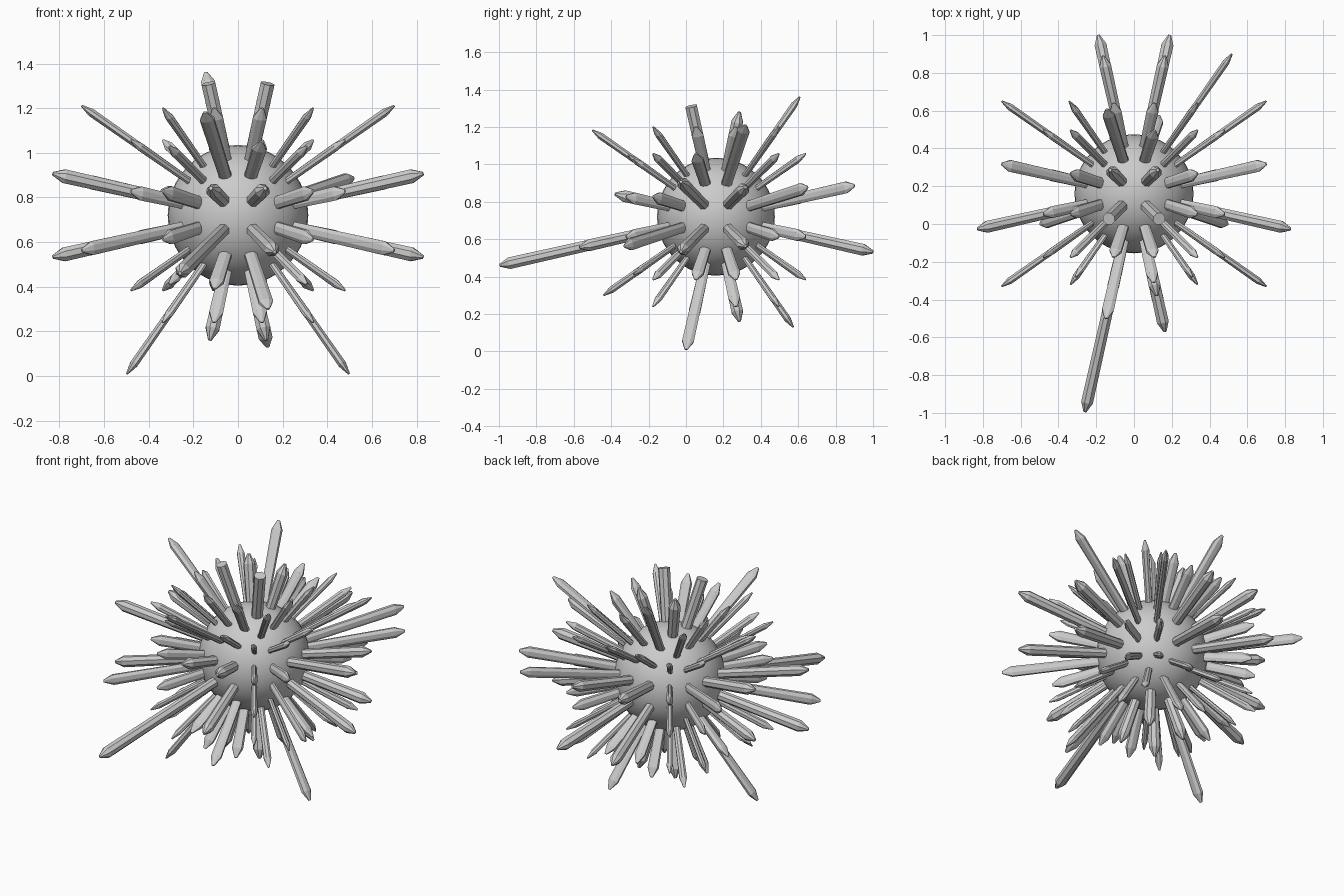
import bpy, bmesh, math
from mathutils import Vector

if "Cube" in bpy.data.objects:
    bpy.data.objects.remove(bpy.data.objects["Cube"])

CENTER = Vector((0, 0.16, 0.72))
RADIUS = 0.315
RANK = {1: 0.225, 2: 0.70, 3: 1.0}      # slope of each grid row on a cube face

# How far each spike reaches along its main axis; keys are signed ranks (x, y, z).
# A positive x key also serves the mirrored spike on the left.
REACH = {
    # sides
    (3, -1, 1): .83, (3, -1, -1): .83, (3, 1, 1): .70, (3, 1, -1): .70,
    (3, 1, 2): .70, (3, 2, 1): .70, (3, -2, -1): .70,
    # top and bottom
    (1, -1, 3): .59, (1, 1, 3): .56, (1, 1, -3): .56, (1, -1, -3): .56,
    (-1, 2, 3): .64, (2, -1, -3): .71, (1, 2, -3): .59, (-1, 2, -3): .48,
    # back
    (1, 3, -1): .84, (1, 3, 1): .73, (2, 3, 1): .74, (-2, 3, 1): .49,
    # front
    (-1, -3, -1): 1.155, (1, -3, -1): .73, (1, -3, 1): .54,
    (-1, -3, 2): .66, (1, -3, 2): .47, (1, -3, -2): .60, (-1, -3, -2): .47,
    (2, -3, 2): .44, (2, -3, -2): .44,
}
FLAT = {(1, -1, 3), (-1, -1, 3)}        # two blunt spikes on top
SIDES = 8


def finish(bm, name):
    bmesh.ops.recalc_face_normals(bm, faces=bm.faces)
    me = bpy.data.meshes.new(name)
    bm.to_mesh(me)
    bm.free()
    ob = bpy.data.objects.new(name, me)
    bpy.context.collection.objects.link(ob)
    return ob


def add_spike(bm, key, axis):
    d = Vector([math.copysign(RANK[abs(k)], k) for k in key])
    reach = REACH.get(key) or REACH.get((abs(key[0]), key[1], key[2])) or 0.48
    length = reach * d.length
    d.normalize()
    # cross-section is wide along low-rank directions, thin toward cube edges
    spans = []
    for a in range(3):
        if a != axis:
            t = Vector((0, 0, 0))
            t[a] = 1
            t = (t - d * t.dot(d)).normalized()
            spans.append(t * (0.034 if abs(key[a]) == 1 else 0.020))
    u, v = spans
    if key in FLAT:
        profile = [(0.27, .95), (length, 1)]
    else:
        profile = [(0.27, .85), (length - 0.055, 1), (length, .25)]
    rings = []
    for s, r in profile:
        ring = []
        for i in range(SIDES):
            a = math.tau * (i + 0.5) / SIDES
            ring.append(bm.verts.new(CENTER + d * s + (u * math.cos(a) + v * math.sin(a)) * r))
        rings.append(ring)
    for lo, hi in zip(rings, rings[1:]):
        for i in range(SIDES):
            j = (i + 1) % SIDES
            bm.faces.new((lo[i], lo[j], hi[j], hi[i]))
    bm.faces.new(rings[0][::-1])
    bm.faces.new(rings[-1])


# round core made from a subdivided cube
bm = bmesh.new()
bmesh.ops.create_cube(bm, size=2)
bmesh.ops.subdivide_edges(bm, edges=bm.edges[:], cuts=9, use_grid_fill=True)
for vert in bm.verts:
    p = Vector([math.tan(c * math.pi / 4) for c in vert.co])
    vert.co = CENTER + p.normalized() * RADIUS
for f in bm.faces:
    f.smooth = True
finish(bm, "core")

# sixteen spikes on each of the six cube faces
bm = bmesh.new()
for axis in range(3):
    for sign in (-3, 3):
        for i in (-2, -1, 1, 2):
            for j in (-2, -1, 1, 2):
                key = [i, j]
                key.insert(axis, sign)
                add_spike(bm, tuple(key), axis)
finish(bm, "spikes")
